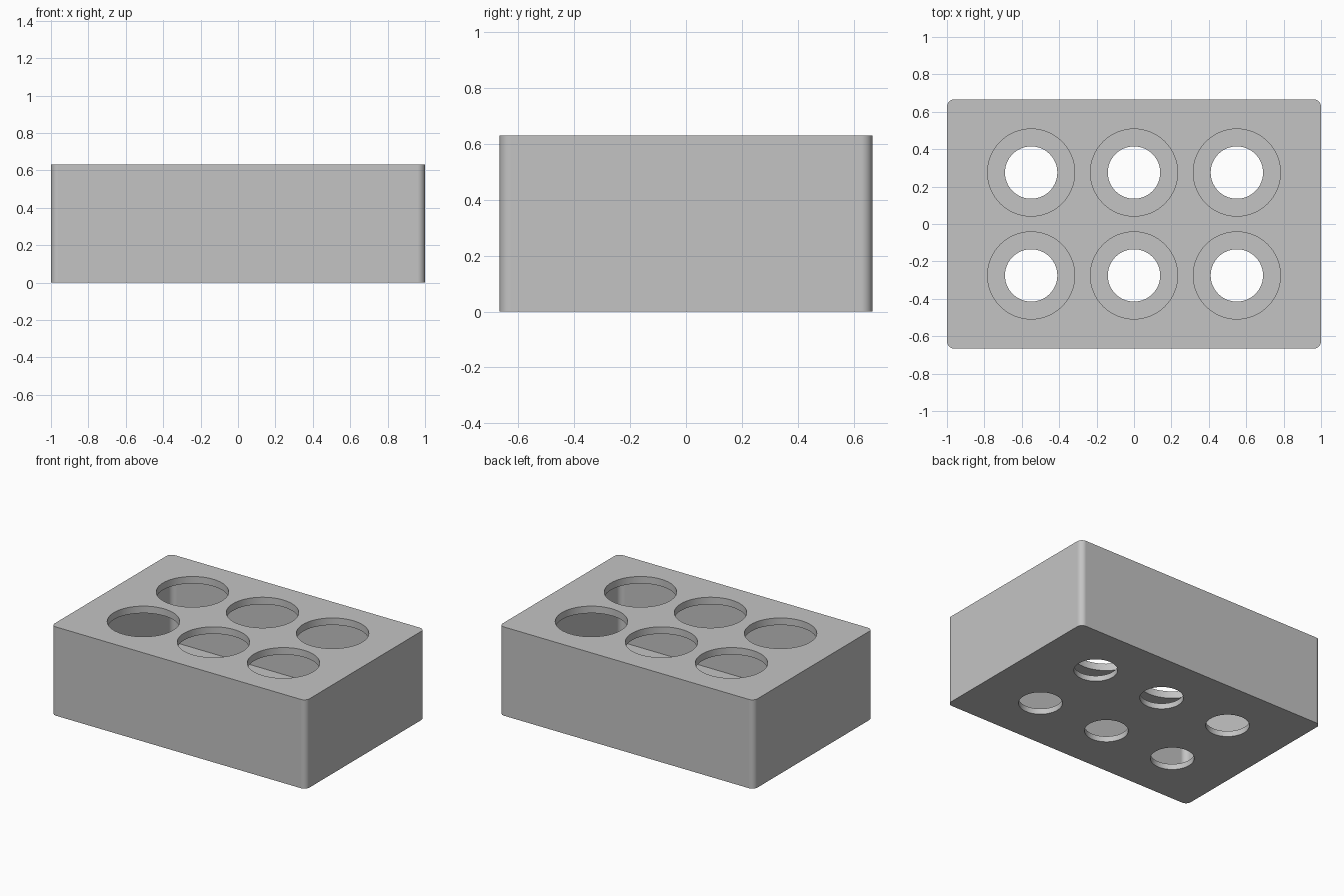
import bpy
import bmesh
import math
from mathutils import Matrix, Vector

cube = bpy.data.objects.get("Cube")
if cube:
    bpy.data.objects.remove(cube, do_unlink=True)

# Overall sizes
LENGTH, WIDTH, HEIGHT = 2.0, 1.333, 0.63
WALL, FLOOR, LID, CORNER = 0.05, 0.04, 0.05, 0.04
SPACING = 0.55

grey = bpy.data.materials.new("plain grey")
grey.use_nodes = True
COLOUR = (0.55, 0.55, 0.55, 1)
grey.diffuse_color = COLOUR
grey.node_tree.nodes["Principled BSDF"].inputs["Base Color"].default_value = COLOUR


def finish(bm, name):
    mesh = bpy.data.meshes.new(name)
    bm.to_mesh(mesh)
    bm.free()
    mesh.materials.append(grey)
    obj = bpy.data.objects.new(name, mesh)
    bpy.context.collection.objects.link(obj)
    return obj


def rounded_box(name, sx, sy, z0, z1):
    """Box with rounded vertical edges."""
    bm = bmesh.new()
    place = Matrix.Translation((0, 0, (z0 + z1) / 2)) @ Matrix.Diagonal((sx, sy, z1 - z0, 1))
    bmesh.ops.create_cube(bm, size=1, matrix=place)
    upright = [e for e in bm.edges
               if abs(e.verts[0].co.z - e.verts[1].co.z) > 0.01]
    bmesh.ops.bevel(bm, geom=upright, offset=CORNER, segments=8,
                    profile=0.5, affect='EDGES')
    return finish(bm, name)


def hole_grid(name, radius, z0, z1):
    """Three by two grid of upright cylinders."""
    bm = bmesh.new()
    for column in (-1, 0, 1):
        for row in (-0.5, 0.5):
            centre = Vector((column * SPACING, row * SPACING, (z0 + z1) / 2))
            bmesh.ops.create_cone(bm, cap_ends=True, segments=64,
                                  radius1=radius, radius2=radius,
                                  depth=z1 - z0, matrix=Matrix.Translation(centre))
    return finish(bm, name)


# Hollow body with wide holes in the lid and narrow holes in the floor
body = rounded_box("holder_body", LENGTH, WIDTH, 0, HEIGHT)
cutters = [
    rounded_box("cavity_cutter", LENGTH - 2 * WALL, WIDTH - 2 * WALL, FLOOR, HEIGHT - LID),
    hole_grid("lid_hole_cutter", 0.233, HEIGHT / 2, HEIGHT + 0.1),
    hole_grid("floor_hole_cutter", 0.14, -0.1, HEIGHT / 2 - 0.1),
]
bpy.ops.object.select_all(action='DESELECT')
bpy.context.view_layer.objects.active = body
body.select_set(True)
for cutter in cutters:
    cut = body.modifiers.new(cutter.name, 'BOOLEAN')
    cut.operation = 'DIFFERENCE'
    cut.solver = 'EXACT'
    cut.object = cutter
    bpy.ops.object.modifier_apply(modifier=cut.name)
    bpy.data.objects.remove(cutter, do_unlink=True)

# Smooth curves, flat sides
bpy.ops.object.shade_smooth_by_angle(angle=math.radians(30))
normals = body.modifiers.new("flat_sides", 'WEIGHTED_NORMAL')
normals.keep_sharp = True
